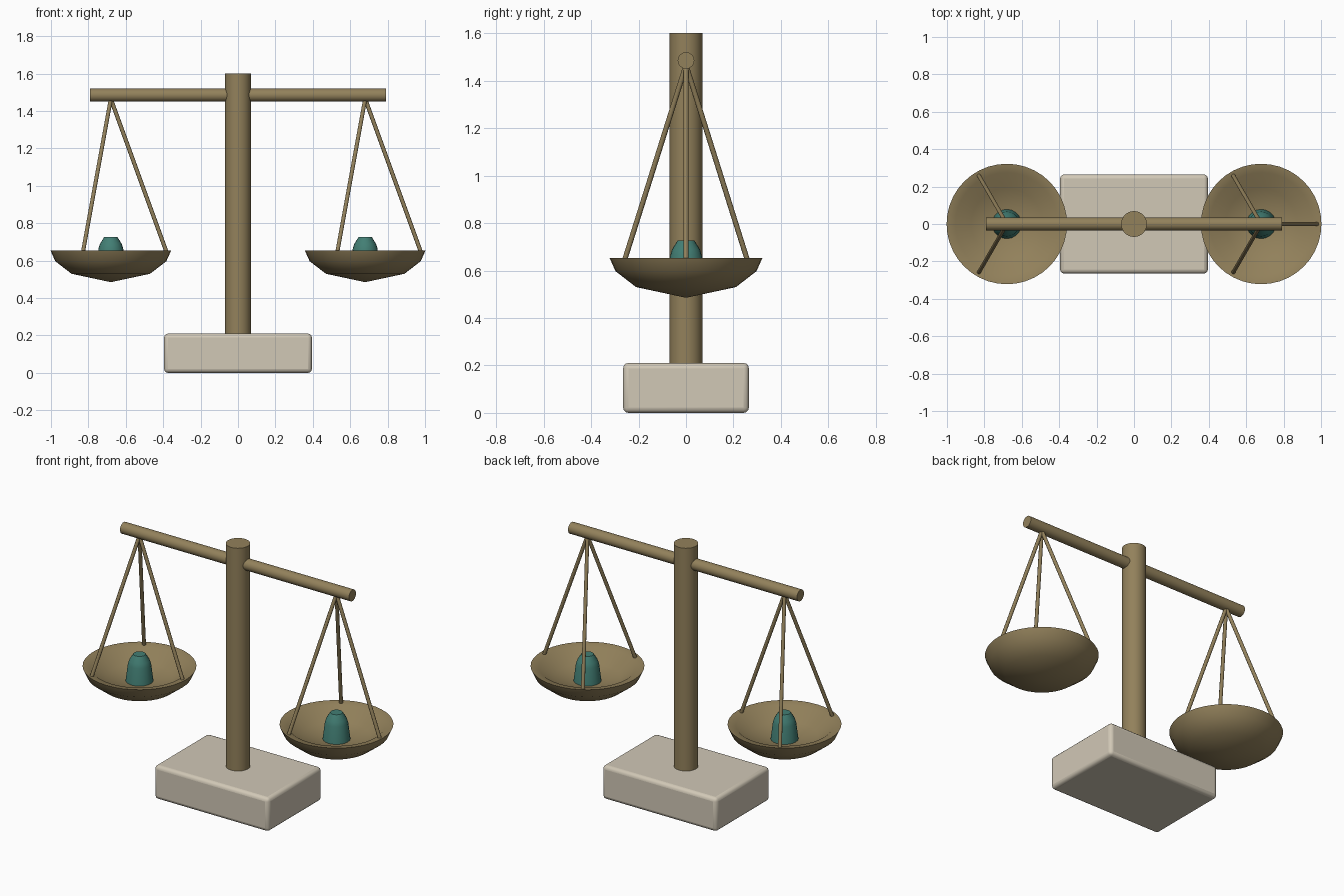
import bpy, bmesh, math
from mathutils import Vector

if "Cube" in bpy.data.objects:
    bpy.data.objects.remove(bpy.data.objects["Cube"], do_unlink=True)


def material(name, rgb):
    mat = bpy.data.materials.new(name)
    mat.use_nodes = True
    color = (*rgb, 1)
    mat.diffuse_color = color
    shader = mat.node_tree.nodes["Principled BSDF"]
    shader.inputs["Base Color"].default_value = color
    shader.inputs["Roughness"].default_value = 0.6
    return mat


BRASS = material("aged_brass", (0.29, 0.22, 0.105))
STONE = material("pale_stone", (0.64, 0.58, 0.47))
TEAL = material("teal", (0.055, 0.21, 0.175))


def finish(obj, name, mat, angle=40):
    obj.name = obj.data.name = name
    obj.data.materials.append(mat)
    bpy.ops.object.select_all(action="DESELECT")
    obj.select_set(True)
    bpy.context.view_layer.objects.active = obj
    bpy.ops.object.shade_smooth_by_angle(angle=math.radians(angle))
    return obj


def rod(name, start, end, radius, sides, mat):
    start, end = Vector(start), Vector(end)
    axis = end - start
    bpy.ops.mesh.primitive_cylinder_add(
        vertices=sides, radius=radius, depth=axis.length, location=(start + end) / 2,
        rotation=axis.to_track_quat("Z", "Y").to_euler())
    return finish(bpy.context.object, name, mat)


def lathe(name, profile, x, sides, mat):
    # Spin a radius/height profile around the vertical axis
    bm = bmesh.new()
    verts = [bm.verts.new((r, 0, z)) for r, z in profile]
    edges = [bm.edges.new(pair) for pair in zip(verts, verts[1:])]
    bmesh.ops.spin(bm, geom=verts + edges, cent=(0, 0, 0), axis=(0, 0, 1),
                   angle=math.tau, steps=sides, use_duplicate=False)
    bmesh.ops.remove_doubles(bm, verts=bm.verts, dist=0.0005)
    bmesh.ops.recalc_face_normals(bm, faces=bm.faces)
    mesh = bpy.data.meshes.new(name)
    bm.to_mesh(mesh)
    bm.free()
    obj = bpy.data.objects.new(name, mesh)
    obj.location.x = x
    bpy.context.collection.objects.link(obj)
    return finish(obj, name, mat, 55)


# Base block with rounded edges
bpy.ops.mesh.primitive_cube_add(size=1, location=(0, 0, 0.105))
base = bpy.context.object
base.scale = (0.79, 0.53, 0.21)
bpy.ops.object.transform_apply(location=False, rotation=False, scale=True)
bevel = base.modifiers.new("rounded_edges", "BEVEL")
bevel.width = 0.022
bevel.segments = 3
finish(base, "base", STONE)

# Post and crossbeam
rod("post", (0, 0, 0.2), (0, 0, 1.6), 0.069, 32, BRASS)
rod("beam", (-0.79, 0, 1.485), (0.79, 0, 1.485), 0.035, 24, BRASS)

# Pans, hangers and weights on both sides
PAN = [(0, 0.485), (0.21, 0.53), (0.297, 0.597), (0.322, 0.653),
       (0.275, 0.645), (0.19, 0.58), (0, 0.55)]
WEIGHT = [(0, 0.55), (0.08, 0.55), (0.066, 0.665), (0.058, 0.69),
          (0.035, 0.727), (0, 0.727)]
for side, x in (("left", 0.68), ("right", -0.68)):
    lathe(f"{side}_pan", PAN, x, 40, BRASS)
    lathe(f"{side}_weight", WEIGHT, x, 20, TEAL)
    for i in range(3):
        a = math.tau * i / 3
        foot = (x + 0.3 * math.cos(a), 0.3 * math.sin(a), 0.64)
        rod(f"{side}_hanger_{i + 1}", (x, 0, 1.465), foot, 0.011, 10, BRASS)
